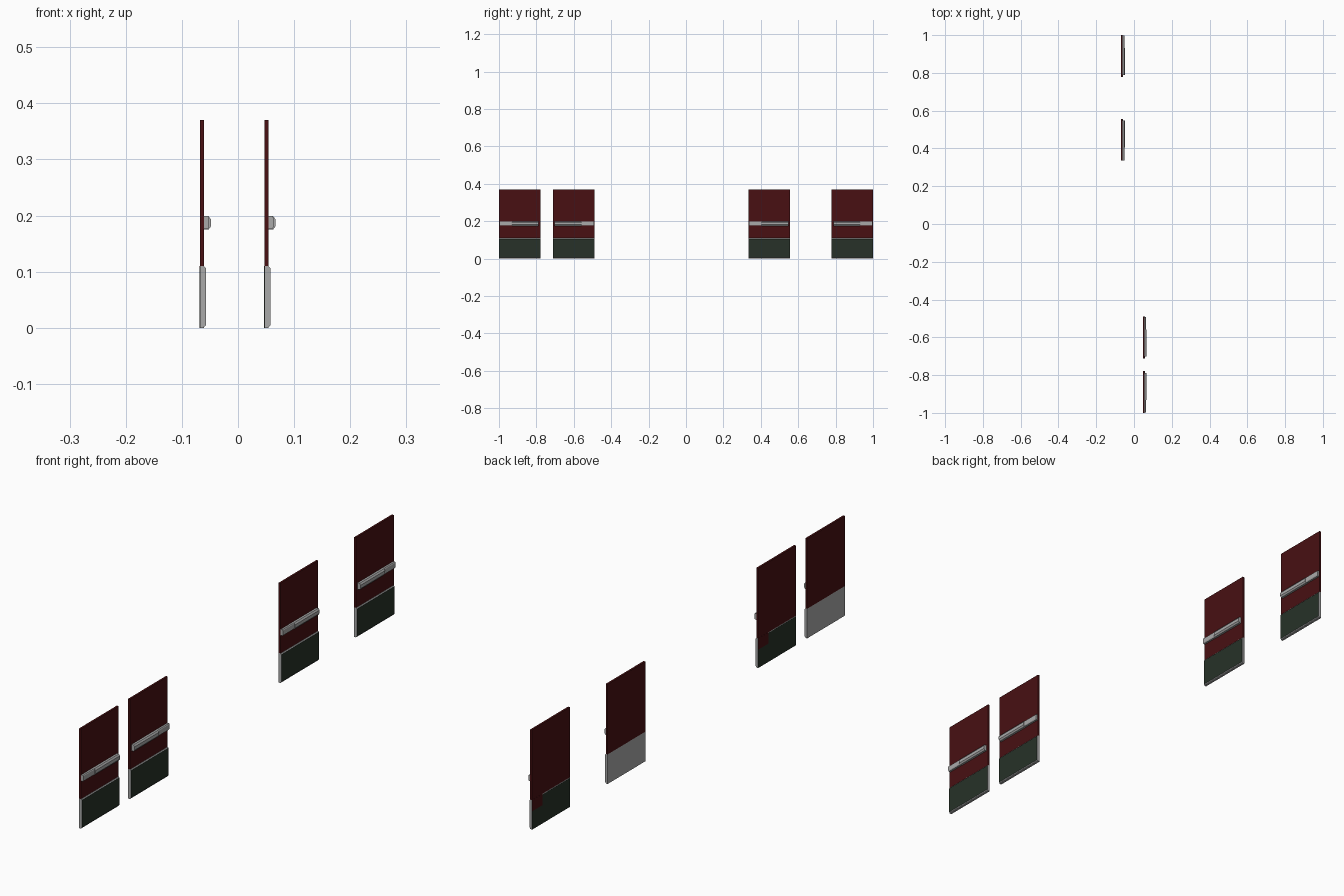
import bpy

if "Cube" in bpy.data.objects:
    bpy.data.objects.remove(bpy.data.objects["Cube"])

def material(name, rgb):
    m = bpy.data.materials.new(name)
    m.diffuse_color = (*rgb, 1)
    m.use_nodes = True
    m.node_tree.nodes["Principled BSDF"].inputs["Base Color"].default_value = m.diffuse_color
    return m

RED = material("dark red paint", (0.065, 0.005, 0.006))
GREY = material("brushed metal", (0.40, 0.40, 0.40))
GREEN = material("dark green plate", (0.020, 0.031, 0.021))

W, H, KICK, T = 0.222, 0.37, 0.11, 0.0075   # door width, height, kick zone, thickness

def extrude(name, profile, y0, y1, mat, x0, y_of):
    """Extrude an (x, z) profile along y; y_of maps door-local y to world."""
    a, b = sorted((y_of(y0), y_of(y1)))
    n = len(profile)
    verts = [(x0 + x, y, z) for y in (a, b) for x, z in profile]
    faces = [tuple(range(n)), tuple(range(2 * n - 1, n - 1, -1))]
    faces += [(i, i + n, (i + 1) % n + n, (i + 1) % n) for i in range(n)]
    me = bpy.data.meshes.new(name)
    me.from_pydata(verts, [], faces)
    me.materials.append(mat)
    ob = bpy.data.objects.new(name, me)
    bpy.context.collection.objects.link(ob)
    return ob

def box(xa, xb, za, zb):
    return [(xa, za), (xb, za), (xb, zb), (xa, zb)]

def door(x0, ymin, mirrored):
    # local y runs from the latch edge; mirrored leaves run the other way
    y_of = (lambda y: ymin + y) if mirrored else (lambda y: ymin + W - y)

    def part(name, prof, y0, y1, mat):
        return extrude(name, prof, y0, y1, mat, x0, y_of)

    # leaf and metal-clad foot
    part("door_leaf", box(0, T, KICK, H), 0, W, RED)
    part("door_foot", box(0, T, 0, KICK), 0, W, GREY)
    # kick plate: metal rim with green front face
    kick = part("kick_plate", [(T, 0.002), (T + .001, 0.002), (T + .0035, 0.005),
                               (T + .0035, 0.106), (T + .001, 0.109), (T, 0.109)],
                0.001, W - 0.001, GREY)
    kick.data.materials.append(GREEN)
    for p in kick.data.polygons:
        if p.normal.x > 0.9:
            p.material_index = 1
    # back of mirrored leaves: green plate with a stepped red corner
    if mirrored:
        part("back_plate", box(-.0004, 0, 0, 0.107), 0, W - 0.06, GREEN)
        part("back_plate_low", box(-.0004, 0, 0, 0.068), W - 0.06, W, GREEN)
        part("back_corner", box(-.0004, 0, 0.068, KICK), W - 0.06, W, RED)
    # push bar: slim rail along the door plus the thicker push pad
    part("bar_rail", [(T, .176), (T + .007, .176), (T + .009, .180),
                      (T + .009, .196), (T + .007, .199), (T, .199)],
         0.15, W - 0.002, GREY)
    part("push_pad", [(T, .175), (T + .008, .175), (T + .0125, .181),
                      (T + .0125, .193), (T + .008, .199), (T, .199)],
         0.010, 0.153, GREY)

# two pairs of doors, staggered in x
for x0, ymin, mirrored in ((0.047, -1.0, False), (0.047, -0.712, True),
                           (-0.068, 0.335, False), (-0.068, 0.778, True)):
    door(x0, ymin, mirrored)
